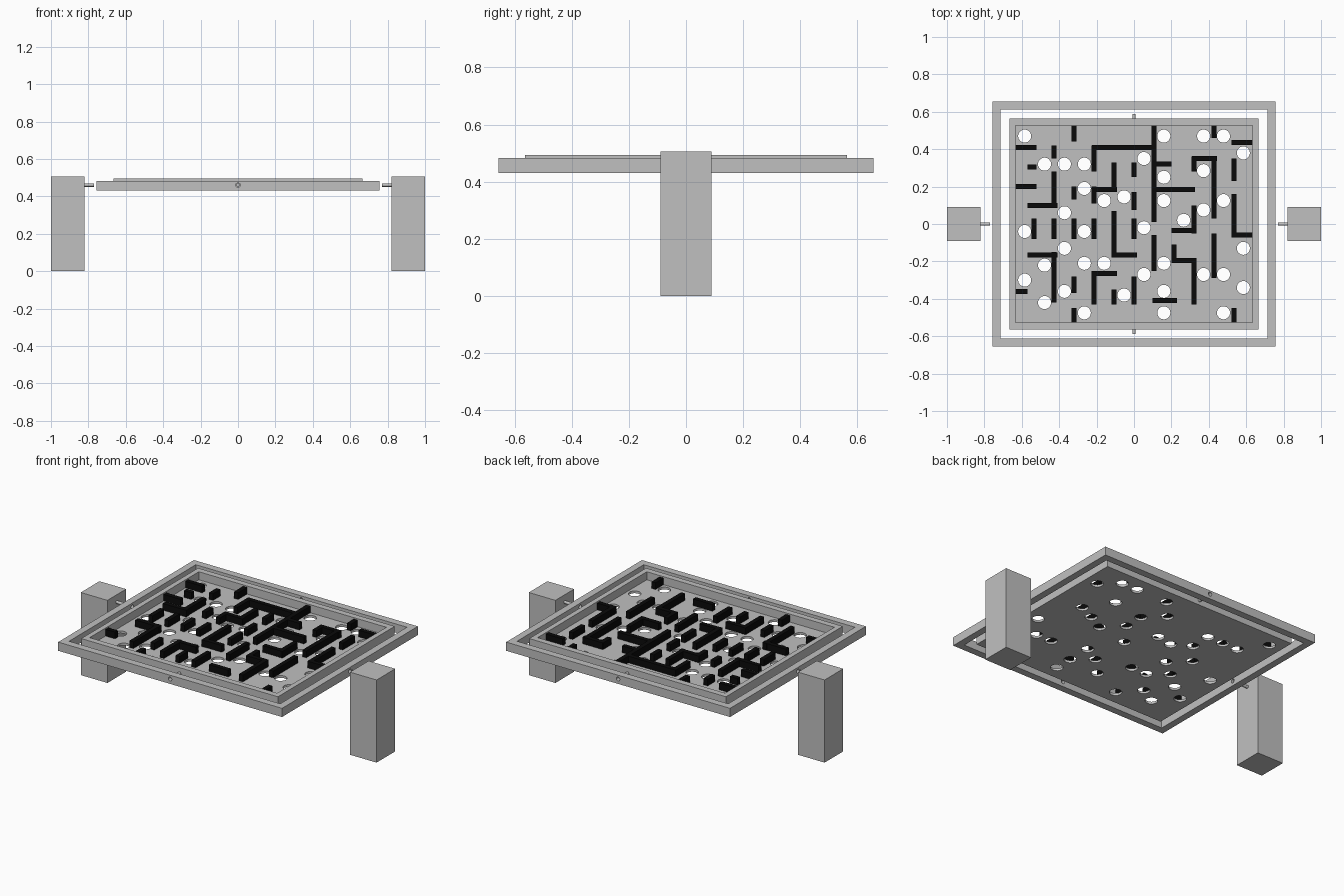
import bpy, bmesh, math
from mathutils import Matrix, Vector

cube = bpy.data.objects.get("Cube")
if cube:
    bpy.data.objects.remove(cube, do_unlink=True)


def material(name, value):
    mat = bpy.data.materials.new(name)
    mat.use_nodes = True
    colour = (value, value, value, 1)
    mat.diffuse_color = colour
    mat.node_tree.nodes["Principled BSDF"].inputs["Base Color"].default_value = colour
    return mat


GREY = material("grey", 0.53)
BLACK = material("black", 0.003)


def finish(name, bm, mat):
    bmesh.ops.recalc_face_normals(bm, faces=bm.faces)
    mesh = bpy.data.meshes.new(name)
    bm.to_mesh(mesh)
    bm.free()
    mesh.materials.append(mat)
    obj = bpy.data.objects.new(name, mesh)
    bpy.context.collection.objects.link(obj)
    return obj


def add_box(bm, low, high):
    low, high = Vector(low), Vector(high)
    matrix = Matrix.Translation((low + high) / 2) @ Matrix.Diagonal((*(high - low), 1))
    bmesh.ops.create_cube(bm, size=1, matrix=matrix)


def add_rod(bm, centre, radius, length, axis="Z", sides=24):
    turn = {"X": Matrix.Rotation(math.pi / 2, 4, "Y"),
            "Y": Matrix.Rotation(math.pi / 2, 4, "X"),
            "Z": Matrix.Identity(4)}[axis]
    bmesh.ops.create_cone(bm, cap_ends=True, segments=sides, radius1=radius, radius2=radius,
                          depth=length, matrix=Matrix.Translation(centre) @ turn)


def frame(name, outer, inner, bottom, top):
    """Rectangular ring given by its outer and inner half sizes."""
    bm = bmesh.new()
    corners = ((-1, -1), (1, -1), (1, 1), (-1, 1))
    rings = [[bm.verts.new((sx * half[0], sy * half[1], z)) for sx, sy in corners]
             for half, z in ((outer, bottom), (outer, top), (inner, top), (inner, bottom))]
    for a, b in zip(rings, rings[1:] + rings[:1]):
        for i in range(4):
            j = (i + 1) % 4
            bm.faces.new((a[i], a[j], b[j], b[i]))
    return finish(name, bm, GREY)


def cut(obj, cutter_bm):
    cutter = finish("hole_cutter", cutter_bm, GREY)
    cutter.hide_render = True
    mod = obj.modifiers.new("holes", "BOOLEAN")
    mod.operation, mod.solver, mod.object = "DIFFERENCE", "EXACT", cutter
    bpy.context.view_layer.objects.active = obj
    bpy.ops.object.modifier_apply(modifier=mod.name)
    bpy.data.objects.remove(cutter, do_unlink=True)


PIVOT = 0.46

# Support posts with the pivot pins on their inner sides
for side, sign in (("left", 1), ("right", -1)):
    bm = bmesh.new()
    add_box(bm, (sign * 0.91 - 0.09, -0.09, 0), (sign * 0.91 + 0.09, 0.09, 0.505))
    finish(side + "_post", bm, GREY)
    bm = bmesh.new()
    add_rod(bm, (sign * 0.797, 0, PIVOT), 0.009, 0.054, "X")
    finish(side + "_post_pin", bm, GREY)

# Outer tilting frame with a pin hole through each side
outer_frame = frame("outer_frame", (0.757, 0.656), (0.714, 0.612), 0.43, 0.483)
bm = bmesh.new()
for sign in (-1, 1):
    add_rod(bm, (sign * 0.735, 0, PIVOT), 0.012, 0.1, "X")
    add_rod(bm, (0, sign * 0.635, PIVOT), 0.012, 0.1, "Y")
cut(outer_frame, bm)

# Inner tray rim and its pins
frame("tray_rim", (0.665, 0.564), (0.634, 0.527), 0.431, 0.494)
for side, sign in (("front", -1), ("back", 1)):
    bm = bmesh.new()
    add_rod(bm, (0, sign * 0.575, PIVOT), 0.009, 0.026, "Y")
    finish(side + "_tray_pin", bm, GREY)

# Tray floor with ball holes: hole heights in hundredths, column by column
FLOOR = 0.445
HOLES = (
    (47, -4, -30), (32, -22, -42), (32, 6, -13, -36), (32, 19, -4, -21, -47.5),
    (12.5, -21), (14.5, -38), (35, -2, -27), (47, 25, 12.5, -21, -36, -47.5),
    (2,), (47, 28.5, 7.5, -27), (47, 12.5, -27, -47.5), (38, -13, -34),
)
bm = bmesh.new()
add_box(bm, (-0.634, -0.527, 0.431), (0.634, 0.527, FLOOR))
floor = finish("tray_floor", bm, GREY)
bm = bmesh.new()
for column, heights in enumerate(HOLES):
    for y in heights:
        add_rod(bm, ((column - 5.5) * 0.1063, y / 100, FLOOR), 0.035, 0.1)
cut(floor, bm)

# Maze walls along y: spans in hundredths, by grid line
WALL_TOP = 0.486
HALF = 0.0135
ALONG_Y = {
    -5: ((3, -8),),
    -4: ((42, 35), (28, 9), (3, -8), (-15, -42)),
    -3: ((52.7, 44), (20, 13), (3, -8), (-28, -37), (-45, -52.7)),
    -2: ((42, 28), (20, 11), (3, -8), (-25, -43)),
    -1: ((33, 17), (7, -18), (-35, -43)),
    0: ((33, 25), (17, 7.5), (3, -8), (-28, -43)),
    1: ((52.7, 1), (-6, -25)),
    2: ((-11, -20),),
    3: ((36, 28), (10, -5), (-19, -43)),
    4: ((52.7, 46), (36, 3), (-5, -29)),
    5: ((35, 23), (16, -7), (-45, -52.7)),
}
bm = bmesh.new()
for line, spans in ALONG_Y.items():
    x = line * 0.1068
    for y1, y0 in spans:
        add_box(bm, (x - HALF, y0 / 100, FLOOR), (x + HALF, y1 / 100, WALL_TOP))
finish("maze_walls_lengthwise", bm, BLACK)

# Maze walls along x: (y, start, end) in hundredths
ALONG_X = (
    (41, -63.4, -52), (30.5, -57, -52), (20, -63.4, -52), (10, -57, -41),
    (-16.5, -57, -41), (-36, -63.4, -57), (41, -22.5, 12), (18.5, -22.5, -9),
    (-16.5, -12, 1.5), (-26.5, -22.5, -9), (32, 9.5, 20), (18.5, 9.5, 32.5),
    (35, 31, 44.5), (-3.5, 20, 33.5), (-19.5, 20, 33.5), (-41, 10, 23),
    (43.5, 52, 63.4), (-6, 52, 63.4),
)
bm = bmesh.new()
for y, x0, x1 in ALONG_X:
    add_box(bm, (x0 / 100, y / 100 - HALF, FLOOR), (x1 / 100, y / 100 + HALF, WALL_TOP))
finish("maze_walls_crosswise", bm, BLACK)
